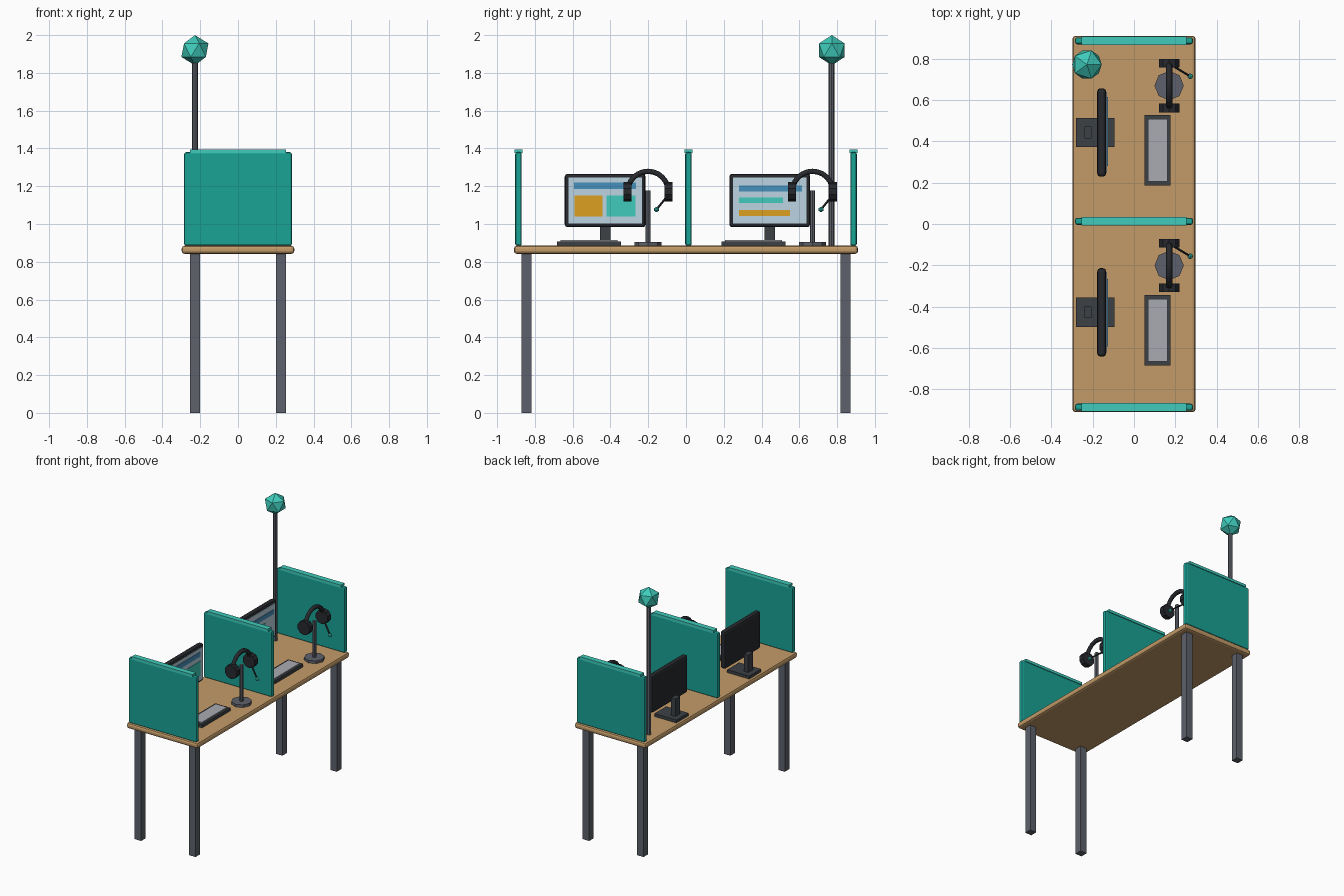
import bpy, math
from mathutils import Vector

if "Cube" in bpy.data.objects:
    bpy.data.objects.remove(bpy.data.objects["Cube"])

def material(name, rgb):
    m = bpy.data.materials.new(name)
    m.diffuse_color = (*rgb, 1)
    m.use_nodes = True
    m.node_tree.nodes["Principled BSDF"].inputs["Base Color"].default_value = m.diffuse_color
    return m

WOOD = material("wood", (0.55, 0.33, 0.14))
STEEL = material("steel", (0.11, 0.12, 0.145))
TEAL = material("teal", (0.01, 0.36, 0.30))
MINT = material("mint", (0.05, 0.60, 0.50))
BLACK = material("black", (0.02, 0.022, 0.027))
CHARCOAL = material("charcoal", (0.045, 0.052, 0.06))
GREY = material("key_grey", (0.40, 0.41, 0.45))
GLASS = material("screen_blue", (0.50, 0.66, 0.76))
BLUE = material("blue", (0.06, 0.28, 0.50))
ORANGE = material("orange", (0.72, 0.35, 0.015))

def finish(name, mat):
    o = bpy.context.object
    o.name = name
    o.data.materials.append(mat)
    return o

def box(name, x, y, z, mat, bevel=0):
    """Box from (min, max) ranges on each axis."""
    lo, hi = Vector((x[0], y[0], z[0])), Vector((x[1], y[1], z[1]))
    bpy.ops.mesh.primitive_cube_add(size=1, location=(lo + hi) / 2)
    bpy.context.object.scale = hi - lo
    bpy.ops.object.transform_apply(location=False, rotation=False, scale=True)
    o = finish(name, mat)
    if bevel:
        b = o.modifiers.new("bevel", "BEVEL")
        b.width, b.segments = bevel, 2
    return o

def rod(name, a, b, r, mat, sides=8):
    """Cylinder between two points."""
    a, b = Vector(a), Vector(b)
    d = b - a
    bpy.ops.mesh.primitive_cylinder_add(vertices=sides, radius=r, depth=d.length, location=(a + b) / 2,
                                        rotation=d.to_track_quat('Z', 'Y').to_euler())
    return finish(name, mat)

def ball(name, c, r, mat, sub=1):
    bpy.ops.mesh.primitive_ico_sphere_add(subdivisions=sub, radius=r, location=c)
    return finish(name, mat)

TOP = 0.885

# Desk top and legs
box("desk_top", (-0.298, 0.298), (-0.911, 0.911), (0.842, TOP), WOOD, 0.015)
for sx in (-1, 1):
    for sy in (-1, 1):
        x, y = sx * 0.228, sy * 0.845
        box("leg", (x - 0.027, x + 0.027), (y - 0.027, y + 0.027), (0, 0.85), STEEL)

# Divider panels with top caps
for y in (-0.887, 0.013, 0.887):
    box("divider", (-0.285, 0.285), (y - 0.017, y + 0.017), (TOP, 1.38), TEAL, 0.01)
    box("divider_cap", (-0.255, 0.255), (y - 0.021, y + 0.021), (1.375, 1.395), MINT)

# Beacon pole
rod("beacon_pole", (-0.228, 0.77, TOP), (-0.228, 0.77, 1.87), 0.016, STEEL)
ball("beacon_ball", (-0.228, 0.772, 1.92), 0.08, MINT)

# Screen graphics: y range relative to monitor centre, z range, colour
graphics = {
    -0.428: [((-0.166, 0.162), (1.185, 1.22), BLUE), ((-0.162, -0.013), (1.04, 1.15), ORANGE),
             ((0.008, 0.160), (1.04, 1.15), MINT)],
    0.443: [((-0.163, 0.171), (1.172, 1.205), BLUE), ((-0.163, 0.070), (1.11, 1.14), MINT),
            ((-0.163, 0.107), (1.042, 1.073), ORANGE)],
}

for cy, bars in graphics.items():
    # Monitor
    box("monitor_base", (-0.28, -0.095), (cy - 0.071, cy + 0.071), (TOP, 0.907), CHARCOAL)
    box("monitor_stem", (-0.24, -0.206), (cy - 0.028, cy + 0.028), (0.90, 1.04), CHARCOAL)
    box("monitor_frame", (-0.178, -0.135), (cy - 0.214, cy + 0.214), (0.983, 1.266), BLACK, 0.015)
    box("screen", (-0.14, -0.131), (cy - 0.195, cy + 0.195), (1.003, 1.246), GLASS)
    for y, z, mat in bars:
        box("screen_graphic", (-0.133, -0.127), (cy + y[0], cy + y[1]), z, mat)
    # Keyboard
    ky = cy - 0.086
    box("keyboard", (0.051, 0.177), (ky - 0.17, ky + 0.17), (TOP, 0.908), CHARCOAL)
    box("keyboard_keys", (0.068, 0.162), (ky - 0.151, ky + 0.151), (0.90, 0.916), GREY)
    # Headset stand
    hx, hy = 0.17, cy + 0.227
    rod("headset_stand_base", (hx, hy, TOP), (hx, hy, 0.905), 0.071, STEEL)
    rod("headset_stand_post", (hx, hy, 0.90), (hx, hy, 1.178), 0.014, STEEL)
    # Headband: bevelled arc curve
    cu = bpy.data.curves.new("headband", 'CURVE')
    cu.dimensions, cu.bevel_depth, cu.bevel_resolution, cu.use_fill_caps = '3D', 0.016, 1, True
    sp = cu.splines.new('POLY')
    sp.points.add(12)
    for i, p in enumerate(sp.points):
        a = math.pi * i / 12
        p.co = (hx, hy + 0.107 * math.cos(a), 1.172 + 0.107 * math.sin(a), 1)
    cu.materials.append(BLACK)
    bpy.context.collection.objects.link(bpy.data.objects.new("headband", cu))
    # Ear cups and microphone
    for s in (-1, 1):
        rod("ear_cup", (hx, hy + s * 0.087, 1.171), (hx, hy + s * 0.129, 1.171), 0.052, BLACK, 10)
    tip = (0.272, hy + 0.045, 1.077)
    rod("mic_boom", (0.18, hy + 0.1, 1.145), tip, 0.006, BLACK, 6)
    ball("mic_tip", tip, 0.015, MINT)
